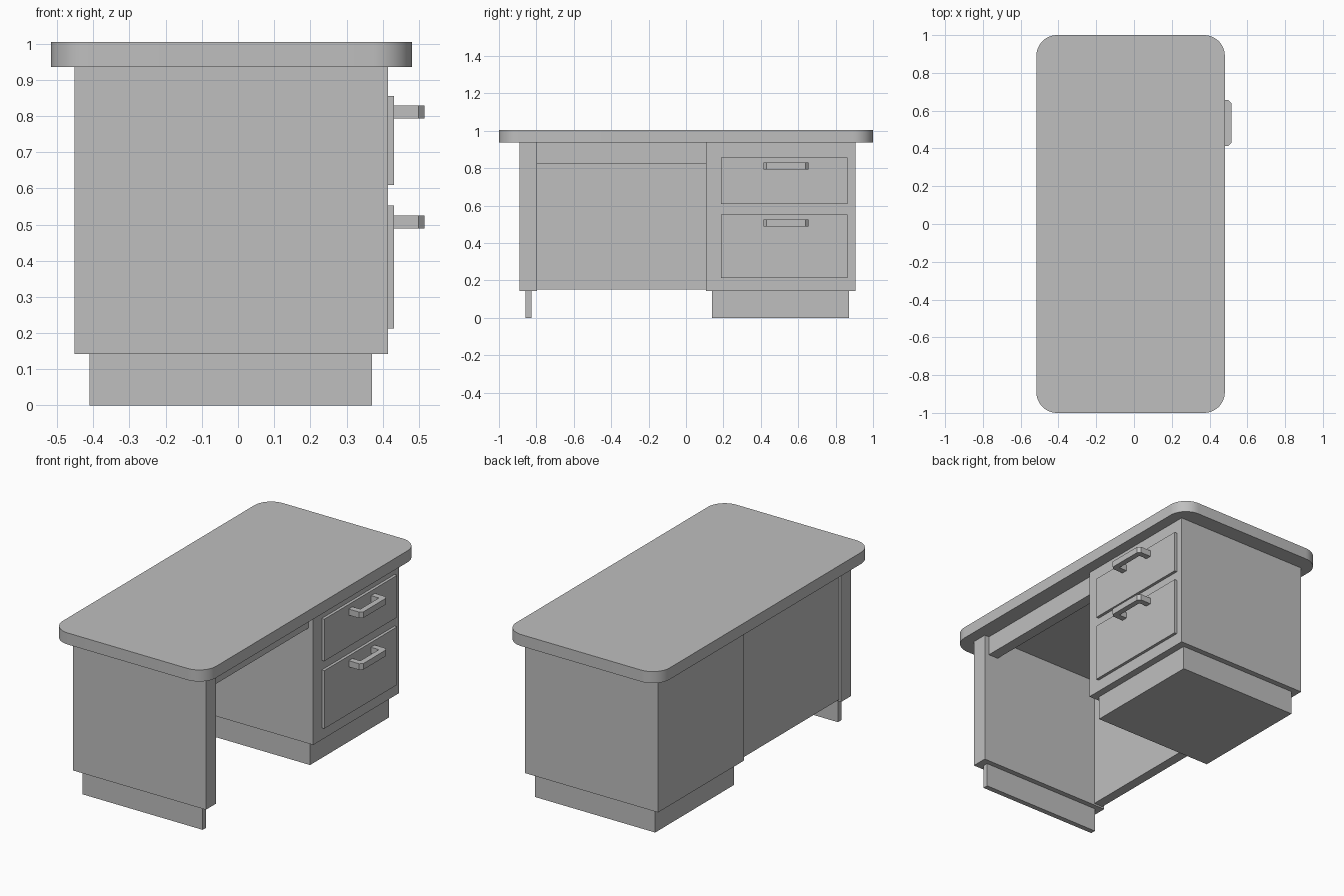
import bpy
import bmesh
from math import cos, sin, pi, radians

cube = bpy.data.objects.get("Cube")
if cube:
    bpy.data.objects.remove(cube, do_unlink=True)

grey = bpy.data.materials.new("plain grey")
grey.use_nodes = True
grey.diffuse_color = (0.52, 0.52, 0.52, 1)
grey.node_tree.nodes["Principled BSDF"].inputs["Base Color"].default_value = (0.52, 0.52, 0.52, 1)


def prism(name, outline, z0, z1):
    """Extrude a flat xy outline from z0 up to z1."""
    bm = bmesh.new()
    base = bm.faces.new([bm.verts.new((x, y, z0)) for x, y in outline])
    top = bmesh.ops.extrude_face_region(bm, geom=[base])["geom"]
    verts = [v for v in top if isinstance(v, bmesh.types.BMVert)]
    bmesh.ops.translate(bm, verts=verts, vec=(0, 0, z1 - z0))
    bmesh.ops.recalc_face_normals(bm, faces=bm.faces)
    mesh = bpy.data.meshes.new(name)
    bm.to_mesh(mesh)
    bm.free()
    mesh.materials.append(grey)
    obj = bpy.data.objects.new(name, mesh)
    bpy.context.collection.objects.link(obj)
    return obj


def box(name, x, y, z):
    return prism(name, [(x[0], y[0]), (x[1], y[0]), (x[1], y[1]), (x[0], y[1])], *z)


def rounded_rect(x, y, r, steps=12):
    corners = [(x[1] - r, y[1] - r), (x[0] + r, y[1] - r),
               (x[0] + r, y[0] + r), (x[1] - r, y[0] + r)]
    return [(cx + r * cos((q + i / steps) * pi / 2), cy + r * sin((q + i / steps) * pi / 2))
            for q, (cx, cy) in enumerate(corners) for i in range(steps + 1)]


# Rounded desk top
top = prism("desk_top", rounded_rect((-0.517, 0.481), (-1, 1), 0.11), 0.936, 1.004)
bpy.ops.object.select_all(action="DESELECT")
bpy.context.view_layer.objects.active = top
top.select_set(True)
bpy.ops.object.shade_smooth_by_angle(angle=radians(30))

# Drawer pedestal and side panel, each on a recessed plinth
body_x, plinth_x = (-0.452, 0.414), (-0.41, 0.371)
box("drawer_pedestal", body_x, (0.108, 0.905), (0.142, 0.936))
box("pedestal_plinth", plinth_x, (0.14, 0.872), (0, 0.142))
box("side_panel", body_x, (-0.89, -0.796), (0.142, 0.936))
box("side_panel_plinth", plinth_x, (-0.858, -0.827), (0, 0.142))

# Kneehole back panel and apron
box("back_panel", (-0.438, -0.38), (-0.796, 0.108), (0.152, 0.936))
box("apron", (0.32, 0.384), (-0.796, 0.108), (0.822, 0.936))

# Drawers with chamfered U-shaped handles
front, grip, tip = 0.431, 0.482, 0.515
y0, y1, post, cut = 0.414, 0.656, 0.035, 0.016
handle = [(front, y0), (tip - cut, y0), (tip, y0 + cut), (tip, y1 - cut), (tip - cut, y1),
          (front, y1), (front, y1 - post), (grip, y1 - post), (grip, y0 + post), (front, y0 + post)]
for label, z, hz in (("upper", (0.609, 0.856), 0.811), ("lower", (0.212, 0.553), 0.507)):
    box(label + "_drawer_front", (0.414, front), (0.188, 0.864), z)
    prism(label + "_drawer_handle", handle, hz - 0.018, hz + 0.018)
